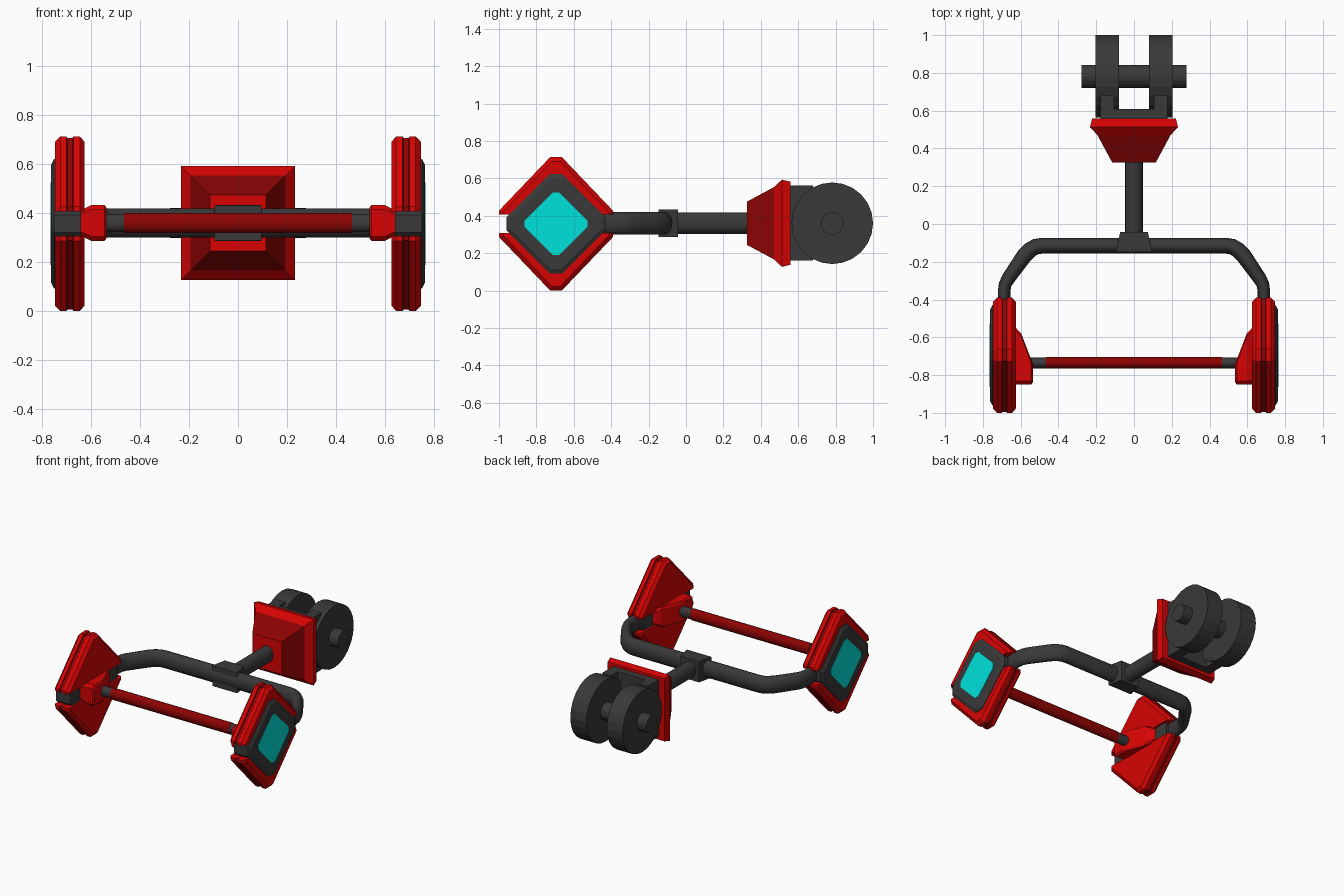
import bpy, bmesh, math
from mathutils import Vector

if "Cube" in bpy.data.objects:
    bpy.data.objects.remove(bpy.data.objects["Cube"])

CZ = 0.36          # height of the main axis
PY = -0.695        # centre of the diamond pads


def material(name, rgb):
    m = bpy.data.materials.new(name)
    m.diffuse_color = (*rgb, 1)
    m.use_nodes = True
    m.node_tree.nodes["Principled BSDF"].inputs["Base Color"].default_value = m.diffuse_color
    return m


RED = material("red paint", (0.68, 0.001, 0.001))
DARK_RED = material("dark red paint", (0.27, 0.001, 0.001))
BLACK = material("dark grey metal", (0.041, 0.041, 0.041))
CYAN = material("cyan panel", (0.0, 0.76, 0.71))


def loft(name, rings, mat, smooth=False, second=None, second_spans=()):
    """Closed skin through rings of equal point count, capped at both ends.
    Spans listed in second_spans take the second material."""
    bm = bmesh.new()
    vs = [[bm.verts.new(p) for p in r] for r in rings]
    n = len(vs[0])
    for k, (a, b) in enumerate(zip(vs, vs[1:])):
        for i in range(n):
            j = (i + 1) % n
            f = bm.faces.new((a[i], a[j], b[j], b[i]))
            f.material_index = 1 if k in second_spans else 0
    bm.faces.new(vs[0])
    bm.faces.new(vs[-1])
    bmesh.ops.recalc_face_normals(bm, faces=bm.faces)
    me = bpy.data.meshes.new(name)
    me.materials.append(mat)
    if second:
        me.materials.append(second)
    bm.to_mesh(me)
    bm.free()
    ob = bpy.data.objects.new(name, me)
    bpy.context.collection.objects.link(ob)
    if smooth:
        bpy.ops.object.select_all(action='DESELECT')
        ob.select_set(True)
        bpy.context.view_layer.objects.active = ob
        bpy.ops.object.shade_smooth_by_angle(angle=math.radians(40))
    return ob


def tube(name, path, radii, rz, mat, sides=16, smooth=True):
    """Elliptical tube along a horizontal path [(x, y)] at height CZ."""
    rings = []
    pts = [Vector(p) for p in path]
    for i, p in enumerate(pts):
        d = (pts[min(i + 1, len(pts) - 1)] - pts[max(i - 1, 0)]).normalized()
        side = Vector((-d.y, d.x))
        ring = []
        for k in range(sides):
            a = 2 * math.pi * k / sides
            q = p + side * radii[i] * math.cos(a)
            ring.append((q.x, q.y, CZ + rz * math.sin(a)))
        rings.append(ring)
    return loft(name, rings, mat, smooth)


def disc(name, x0, x1, r, y, mat, sides, z=CZ):
    """Cylinder along x."""
    return loft(name, [[(x, y + r * math.cos(2 * math.pi * k / sides),
                         z + r * math.sin(2 * math.pi * k / sides)) for k in range(sides)]
                       for x in (x0, x1)], mat)


def box(name, x0, x1, y0, y1, z0, z1, mat):
    return loft(name, [[(x, y0, z0), (x, y1, z0), (x, y1, z1), (x, y0, z1)] for x in (x0, x1)], mat)


def diamond(x, e, t):
    """Diamond of half extent e with corners cut to half width t."""
    pts = [(e, t), (t, e), (-t, e), (-e, t), (-e, -t), (-t, -e), (t, -e), (e, -t)]
    return [(x, PY + a, CZ - 0.003 + b) for a, b in pts]


def shell_ring(x, ins, up):
    """Half of a larger diamond, cut flat above the middle gap."""
    e, h = 0.305 - ins, 0.356 - ins
    low, t = 0.05, 0.032 - ins * 0.4
    k = 0.07 - ins * 0.4
    pts = [(e, low), (e, k), (t, h), (-t, h), (-e, k), (-e, low)]
    return [(x, PY + a, CZ - 0.003 + up * b) for a, b in pts]


# Left and right pads with their arms
for s, side in ((1, "right"), (-1, "left")):
    # red shells above and below, with a shallow dark groove round the rim
    prof = [(0.626, 0.022), (0.645, 0), (0.672, 0), (0.676, 0.006), (0.696, 0.006),
            (0.70, 0), (0.725, 0), (0.746, 0.022)]
    for up, lev in ((1, "upper"), (-1, "lower")):
        loft(f"pad_shell_{lev}_{side}", [shell_ring(s * x, i, up) for x, i in prof],
             RED, False, DARK_RED, (2, 3, 4))
    # dark core and cyan panel
    loft(f"pad_core_{side}", [diamond(s * x, e, t) for x, e, t in
         ((0.64, 0.265, 0.035), (0.75, 0.265, 0.035), (0.762, 0.242, 0.028))], BLACK)
    loft(f"pad_panel_{side}", [diamond(s * x, 0.168, 0.017) for x in (0.759, 0.764)], CYAN)
    # red bracket holding the front bar: (x, y front, y back, half height)
    br = [(0.66, -0.85, -0.53, 0.05), (0.625, -0.85, -0.55, 0.06),
          (0.597, -0.85, -0.58, 0.074), (0.545, -0.85, -0.715, 0.074),
          (0.536, -0.84, -0.74, 0.062)]
    rings = []
    for x, a, b, h in br:
        c = 0.018
        rings.append([(s * x, y, CZ + z) for y, z in
                      ((a, h - c), (a + c, h), (b - c, h), (b, h - c),
                       (b, c - h), (b - c, -h), (a + c, -h), (a, c - h))])
    loft(f"bar_bracket_{side}", rings, RED)
    # bent arm
    path = [(0, -0.115), (0.487, -0.115), (0.52, -0.12), (0.55, -0.137), (0.58, -0.167),
            (0.668, -0.292), (0.682, -0.32), (0.688, -0.355), (0.688, -0.5)]
    rad = [0.042] * 5 + [0.036, 0.034, 0.033, 0.033]
    tube(f"arm_{side}", [(s * x, y) for x, y in path], rad, 0.06, BLACK)
    # dark end of the front bar
    tube(f"bar_end_{side}", [(s * 0.45, -0.735), (s * 0.56, -0.735)], [0.029] * 2, 0.037, BLACK, 12)
    # rear wheel and the fork arm beside it
    disc(f"wheel_{side}", s * 0.08, s * 0.205, 0.218, 0.782, BLACK, 24)
    box(f"fork_arm_{side}", s * 0.105, s * 0.178, 0.55, 0.68, CZ - 0.2, CZ + 0.203, BLACK)

# Front bar
tube("front_bar", [(-0.465, -0.735), (0.465, -0.735)], [0.031] * 2, 0.041, DARK_RED, 12)

# Hub and centre shaft
loft("hub", [[(-w, y, CZ - h), (w, y, CZ - h), (w, y, CZ + h), (-w, y, CZ + h)]
             for y, w, h in ((-0.148, 0.095, 0.072), (-0.13, 0.092, 0.074), (-0.042, 0.073, 0.074))], BLACK)
tube("centre_shaft", [(0, -0.1), (0, 0.36)], [0.048] * 2, 0.058, BLACK)

# Flared base: dark sloping walls, bright rim and front face
loft("flared_base", [[(-w, y, CZ - w), (w, y, CZ - w), (w, y, CZ + w), (-w, y, CZ + w)]
                     for y, w in ((0.325, 0.115), (0.47, 0.193), (0.513, 0.233), (0.558, 0.222))],
     RED, False, DARK_RED, (0,))

# Fork plate and axle
box("fork_plate", -0.178, 0.178, 0.55, 0.61, CZ - 0.2, CZ + 0.203, BLACK)
disc("axle", -0.277, 0.277, 0.061, 0.782, BLACK, 16)
